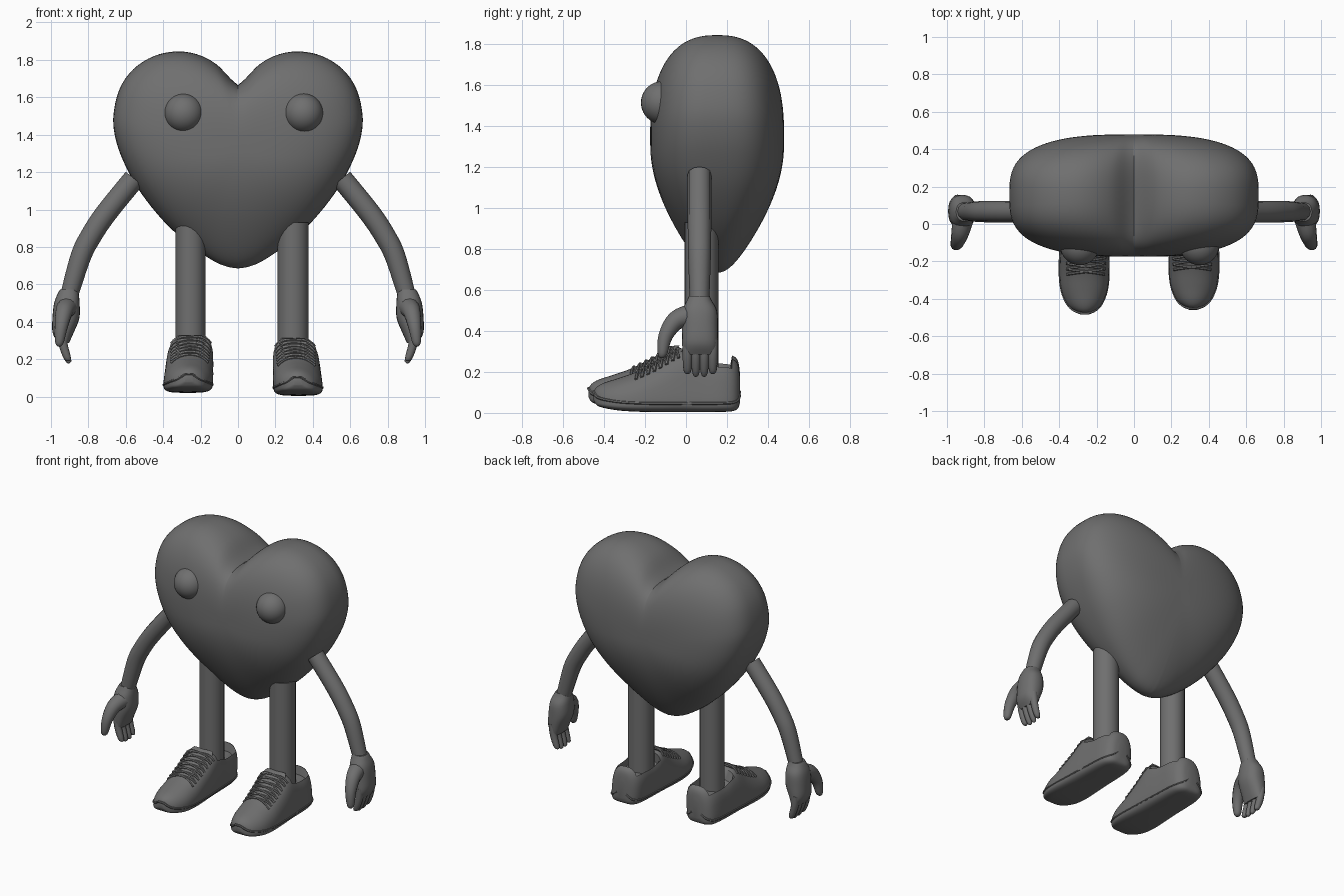
import bpy, bmesh, math
from mathutils import Vector

if "Cube" in bpy.data.objects:
    bpy.data.objects.remove(bpy.data.objects["Cube"])

grey = bpy.data.materials.new("charcoal grey")
grey.diffuse_color = (0.16, 0.16, 0.16, 1)
grey.use_nodes = True
grey.node_tree.nodes["Principled BSDF"].inputs["Base Color"].default_value = grey.diffuse_color


def link(name, data):
    ob = bpy.data.objects.new(name, data)
    bpy.context.collection.objects.link(ob)
    data.materials.append(grey)
    return ob


def loft(name, rings):
    """Skin closed rings of equal size and cap both ends."""
    bm = bmesh.new()
    loops = [[bm.verts.new(p) for p in ring] for ring in rings]
    n = len(loops[0])
    for a, b in zip(loops, loops[1:]):
        for i in range(n):
            j = (i + 1) % n
            bm.faces.new((a[i], a[j], b[j], b[i]))
    bm.faces.new(loops[0][::-1])
    bm.faces.new(loops[-1])
    bmesh.ops.recalc_face_normals(bm, faces=bm.faces)
    me = bpy.data.meshes.new(name)
    bm.to_mesh(me)
    bm.free()
    return link(name, me)


def smooth_path(pts, steps=6):
    """Catmull-Rom interpolation through tuples of any length."""
    p = [pts[0]] + list(pts) + [pts[-1]]
    out = []
    for k in range(1, len(p) - 2):
        for s in range(steps):
            t = s / steps
            out.append(tuple(
                0.5 * (2 * b + (c - a) * t + (2 * a - 5 * b + 4 * c - d) * t * t
                       + (3 * b - a - 3 * c + d) * t ** 3)
                for a, b, c, d in zip(p[k - 1], p[k], p[k + 1], p[k + 2])))
    return out + [tuple(pts[-1])]


def tube(name, pts, sides=4):
    """Round tube through (x, y, z, radius) points."""
    cu = bpy.data.curves.new(name, 'CURVE')
    cu.dimensions = '3D'
    cu.bevel_depth = 1.0
    cu.bevel_resolution = sides
    cu.use_fill_caps = True
    sp = cu.splines.new('POLY')
    sp.points.add(len(pts) - 1)
    for q, (x, y, z, r) in zip(sp.points, pts):
        q.co = (x, y, z, 1)
        q.radius = r
    return link(name, cu)


def spow(v, e):
    return math.copysign(abs(v) ** e, v)


# Heart body: front outline, inflated front and back, fuller at the sides, thinner at the tip
half = smooth_path([(0, 1.665), (.04, 1.70), (.12, 1.78), (.22, 1.83), (.33, 1.845),
                    (.45, 1.82), (.56, 1.75), (.635, 1.64), (.667, 1.49), (.65, 1.36),
                    (.60, 1.23), (.52, 1.09), (.40, .94), (.27, .82), (.14, .73),
                    (.06, .695), (0, .685)], 4)
outline = half + [(-x, z) for x, z in half[-2:0:-1]]
CZ, CY = 1.35, 0.152
rings = []
N = 48
for i in range(1, N):
    phi = math.pi * i / N
    s = math.sin(phi) ** .9
    ring = []
    for x, z in outline:
        v = Vector((x, z - CZ))
        n = 2.2 + 0.9 * (v.x / v.length) ** 2
        depth = max(0, 1 - s ** n) ** (1 / n) * (1 if i < N / 2 else -1)
        v = (v.normalized() * 0.58).lerp(v, s) * s
        t = min(1, max(0, (CZ + v.y - .685) / .6))
        full = .327 * (.6 + .4 * math.sin(t * math.pi / 2))
        ring.append((v.x, CY - full * depth, CZ + v.y))
    rings.append(ring)
heart = loft("heart_body", rings)

# Eyes
for name, x in (("left_eye", -.29), ("right_eye", .35)):
    me = bpy.data.meshes.new(name)
    bm = bmesh.new()
    bmesh.ops.create_uvsphere(bm, u_segments=32, v_segments=20, radius=.105)
    bm.to_mesh(me)
    bm.free()
    link(name, me).location = (x, -.115, 1.515)

# Arms and hands
for side, m in (("left", -1), ("right", 1)):
    arm = [(.555, .066, 1.165, .058), (.705, .066, .98, .058), (.785, .066, .86, .057),
           (.84, .066, .75, .055), (.90, .066, .55, .048)]
    tube(side + "_arm", [(m * x, y, z, r) for x, y, z, r in smooth_path(arm)])

    palm = smooth_path([(.572, .905, .065, .046, .05), (.55, .908, .065, .056, .06),
                        (.50, .915, .067, .068, .084), (.42, .92, .068, .072, .088),
                        (.34, .935, .068, .056, .086), (.285, .932, .068, .028, .08)], 4)
    loft(side + "_palm", [[(m * (xc + rx * spow(math.cos(a * math.pi / 12), .85)),
                            yc + ry * spow(math.sin(a * math.pi / 12), .85), z) for a in range(24)]
                          for z, xc, yc, rx, ry in palm])

    for k, y in enumerate((.007, .048, .089, .131)):
        tip = .185 + (.012 if k in (0, 3) else 0)
        finger = [(.945, y, .36, .026), (.935, y, .28, .024), (.915, y, .215, .02),
                  (.903, y, tip, .013), (.900, y, tip - .006, .004)]
        tube(f"{side}_finger_{k + 1}", [(m * a, b, c, r) for a, b, c, r in smooth_path(finger, 4)])
    thumb = [(.915, .02, .475, .056), (.93, -.05, .45, .047), (.945, -.1, .375, .036),
             (.955, -.115, .29, .024), (.957, -.116, .268, .008)]
    tube(side + "_thumb", [(m * a, b, c, r) for a, b, c, r in smooth_path(thumb, 4)])

# Shoe stations: y, half width, bottom z, top z, corner roundness
stations = smooth_path([(.264, .03, .05, .17, .9), (.254, .07, .02, .235, .8),
                        (.225, .10, .006, .262, .7), (.17, .115, .003, .262, .55),
                        (.08, .12, .002, .262, .5), (.0, .124, .002, .29, .5),
                        (-.06, .127, .002, .305, .6), (-.15, .13, .002, .255, .75),
                        (-.26, .132, .004, .20, .9), (-.35, .122, .01, .168, .95),
                        (-.42, .094, .022, .145, 1), (-.455, .06, .035, .125, 1),
                        (-.472, .02, .06, .10, 1)], 4)


def station(y):
    for a, b in zip(stations, stations[1:]):
        if b[0] <= y <= a[0]:
            t = (a[0] - y) / (a[0] - b[0])
            return [p + (q - p) * t for p, q in zip(a, b)][1:]
    return stations[-1][1:]


def shoe_point(y, angle, grow=0.0):
    """Point on the shoe: domed top, sunken ankle opening, nearly flat bottom."""
    hw, lo, hi, e = station(y)
    mid = lo + .3 * (hi - lo)
    c, s = math.cos(angle), math.sin(angle)
    x = (hw + grow) * spow(c, e if s > 0 else .45)
    z = mid + ((hi + grow - mid) * spow(s, e) if s > 0 else (mid - lo) * spow(s, .45))
    if s > 0 and abs(c) < .7 and -.01 < y < .22:
        z -= .06
    return x, y, z


# Legs and shoes
for side, m, lx, sx, dy, dz, r in (("left", -1, -.255, -.26, -.005, .018, .08),
                                   ("right", 1, .295, .314, .02, .002, .083)):
    tube(side + "_leg", [(lx, .075, .16, r), (lx, .075, .93, r)], sides=8)

    def place(p):
        lean = -m * .07 * (p[2] - .14)
        return (p[0] + sx + lean, p[1] + (dy if p[1] < 0 else 0), p[2] + dz)

    loft(side + "_shoe", [[place(shoe_point(st[0], a * math.pi / 18)) for a in range(36)]
                          for st in stations])

    # Sole edge line running round the shoe
    edge = []
    for sgn in (1, -1):
        row = [place((sgn * st[1] * .985, st[0], st[2] + .042)) + (.007,) for st in stations[1:]]
        edge += row if sgn > 0 else row[::-1]
    tube(side + "_sole_edge", edge, sides=1)

    # Tongue standing up in front of the leg
    loft(side + "_shoe_tongue", [[place((x * w, y + d, z)) for x, d in
                                  ((-1, .014), (-.6, -.006), (0, -.012), (.6, -.006), (1, .014),
                                   (.6, .016), (0, .01), (-.6, .016))]
                                 for w, y, z in ((.08, -.10, .25), (.085, -.06, .295), (.07, -.04, .312))])

    # Crossed laces
    for k in range(7):
        y0 = -.07 - .03 * k
        for d in (-1, 1):
            lace = []
            for j in range(11):
                u = j / 5 - 1
                p = shoe_point(y0 + d * u * .014, math.radians(90 + 46 * u), .002)
                lace.append(place(p) + (.0075,))
            tube(f"{side}_lace_{k + 1}_{'a' if d < 0 else 'b'}", lace, sides=1)

# Turn tubes into meshes and smooth everything
bpy.ops.object.select_all(action='SELECT')
bpy.context.view_layer.objects.active = heart
bpy.ops.object.convert(target='MESH')
bpy.ops.object.shade_smooth_by_angle(angle=math.radians(50))
bpy.ops.object.select_all(action='DESELECT')
heart.select_set(True)
bpy.ops.object.shade_smooth()
